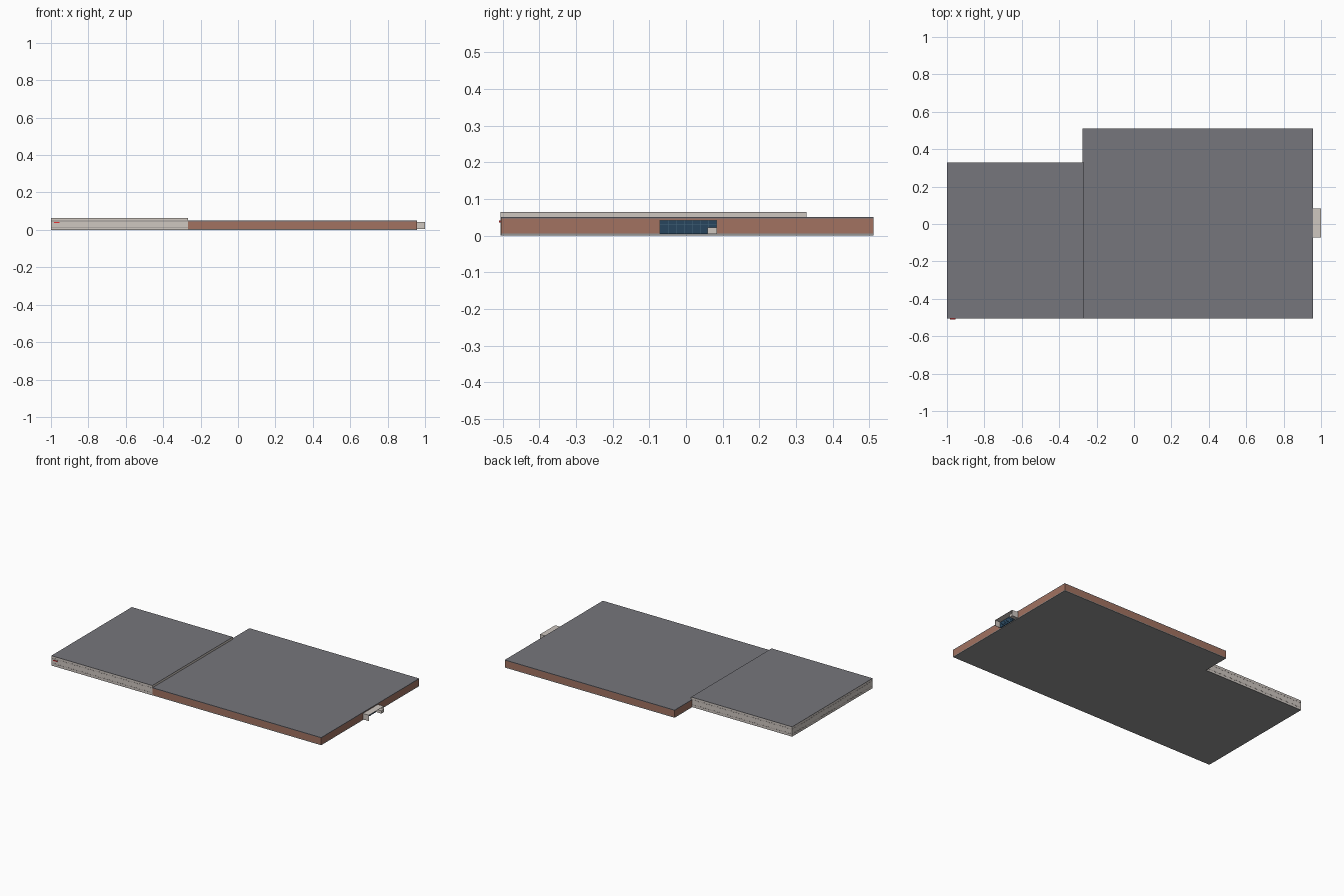
import bpy, bmesh

if "Cube" in bpy.data.objects:
    bpy.data.objects.remove(bpy.data.objects["Cube"])


def mat(name, col):
    m = bpy.data.materials.new(name)
    m.diffuse_color = (*col, 1)
    m.use_nodes = True
    m.node_tree.nodes["Principled BSDF"].inputs["Base Color"].default_value = m.diffuse_color
    return m


BRICK = mat("brick", (0.36, 0.17, 0.12))
CLAD = mat("pale_cladding", (0.62, 0.57, 0.53))
SEAM = mat("seam", (0.30, 0.27, 0.26))
ROOF = mat("roof_grey", (0.18, 0.18, 0.20))
BASE = mat("base_grey", (0.30, 0.30, 0.30))
GLASS = mat("dark_glass", (0.02, 0.06, 0.11))
BAR = mat("glazing_bar", (0.06, 0.13, 0.20))
RED = mat("red", (0.8, 0.03, 0.03))


def box(name, x, y, z, m):
    """Box from (min, max) pairs."""
    bm = bmesh.new()
    bmesh.ops.create_cube(bm, size=1)
    for v in bm.verts:
        v.co = [r[0] if c < 0 else r[1] for c, r in zip(v.co, (x, y, z))]
    me = bpy.data.meshes.new(name)
    bm.to_mesh(me)
    bm.free()
    ob = bpy.data.objects.new(name, me)
    bpy.context.collection.objects.link(ob)
    me.materials.append(m)
    return ob


# Main brick hall: base course, walls, roof slab
hx, hy = (-0.275, 0.957), (-0.505, 0.511)
for part, z, m in (("base", (0, 0.005), BASE), ("walls", (0.005, 0.046), BRICK),
                   ("roof", (0.046, 0.050), ROOF)):
    # the hall's front portion stops at the wing's flank
    box("hall_" + part, (-0.267, hx[1]), hy, z, m)
    box("hall_corner_" + part, (hx[0], -0.267), (0.328, hy[1]), z, m)

# Lower clad wing with roof
wx, wy = (-1.0, -0.267), (-0.506, 0.328)
box("wing_base", wx, wy, (0, 0.003), BASE)
box("wing_walls", wx, wy, (0.003, 0.063), CLAD)
box("wing_roof", wx, wy, (0.063, 0.0645), ROOF)

# Horizontal cladding joints running round the wing
e = 0.0004
for i, z in enumerate((0.014, 0.018, 0.046, 0.051)):
    box(f"cladding_joint_{i}", (wx[0] - e, wx[1]), (wy[0] - e, wy[1] + e),
        (z, z + 0.001), SEAM)

# Small red plate near the front left corner
box("red_plate", (-0.985, -0.955), (-0.510, -0.506), (0.036, 0.041), RED)

# Entrance porch: open canopy, side walls, glazed screen
px, py, pz = (0.957, 1.0), (-0.072, 0.084), (0.004, 0.043)
t = 0.0015
box("porch_roof", px, py, (pz[1] - t, pz[1]), CLAD)
box("porch_side_front", px, (py[0], py[0] + t), pz, CLAD)
box("porch_side_back", px, (py[1] - t, py[1]), pz, CLAD)
box("porch_low_block", px, (0.058, 0.0825), (pz[0], 0.022), CLAD)
gy, gz = (py[0] + t, py[1] - t), (pz[0], pz[1] - t)
box("porch_glass", (0.957, 0.962), gy, gz, GLASS)

# Glazing bars
for i in range(1, 7):
    y = gy[0] + (gy[1] - gy[0]) * i / 7
    box(f"glazing_upright_{i}", (0.962, 0.963), (y - 0.0005, y + 0.0005), gz, BAR)
for i in range(1, 3):
    z = gz[0] + (gz[1] - gz[0]) * i / 3
    box(f"glazing_rail_{i}", (0.962, 0.963), gy, (z - 0.0005, z + 0.0005), BAR)
